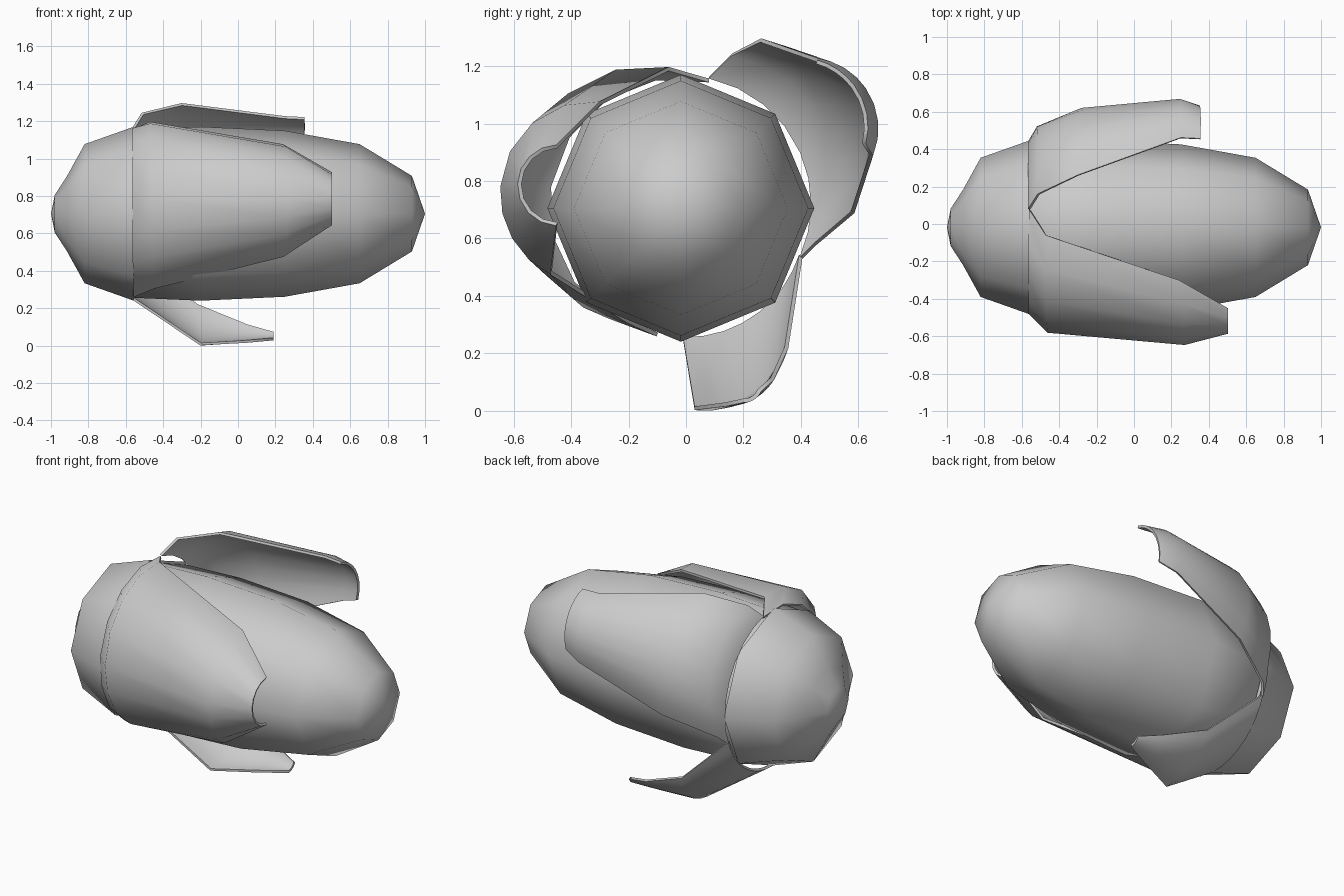
import bpy, bmesh, math
from mathutils import Vector

cube = bpy.data.objects.get("Cube")
if cube:
    bpy.data.objects.remove(cube, do_unlink=True)

grey = bpy.data.materials.new("plain grey")
grey.use_nodes = True
colour = (0.6, 0.6, 0.6, 1)
grey.diffuse_color = colour
grey.node_tree.nodes["Principled BSDF"].inputs["Base Color"].default_value = colour


def finish(name, bm, thickness=0):
    """Turn a bmesh into a smooth-shaded object, optionally thickened."""
    bmesh.ops.recalc_face_normals(bm, faces=bm.faces[:])
    mesh = bpy.data.meshes.new(name)
    bm.to_mesh(mesh)
    bm.free()
    mesh.materials.append(grey)
    obj = bpy.data.objects.new(name, mesh)
    bpy.context.collection.objects.link(obj)
    bpy.ops.object.select_all(action='DESELECT')
    obj.select_set(True)
    bpy.context.view_layer.objects.active = obj
    if thickness:
        solid = obj.modifiers.new("thickness", 'SOLIDIFY')
        solid.thickness = thickness
        solid.offset = 0
        bpy.ops.object.modifier_apply(modifier=solid.name)
    bpy.ops.object.shade_smooth_by_angle(angle=math.radians(70))


def skin(bm, rows, closed):
    """Bridge neighbouring rows of vertices with quads."""
    for a, b in zip(rows, rows[1:]):
        count = len(a)
        for i in range(count if closed else count - 1):
            j = (i + 1) % count
            bm.faces.new((a[i], a[j], b[j], b[i]))


def lathe(name, profile, sides=8):
    """Revolve (x, radius) points about the long axis, closing both ends."""
    bm = bmesh.new()
    rows = []
    for x, r in profile:
        angles = [math.tau * i / sides for i in range(sides)]
        rows.append([bm.verts.new((x, r * math.cos(a) - 0.018, r * math.sin(a) + 0.705))
                     for a in angles])
    skin(bm, rows, True)
    bm.faces.new(rows[0])
    bm.faces.new(rows[-1])
    bmesh.ops.remove_doubles(bm, verts=bm.verts[:], dist=0.002)
    finish(name, bm)


def arc(start, middle, end, steps=4):
    """Points on the circle through three positions."""
    start, middle, end = Vector(start), Vector(middle), Vector(end)
    a, b = start - middle, end - middle
    n = a.cross(b)
    offset = (a.length_squared * b - b.length_squared * a).cross(n) / (2 * n.length_squared)
    centre, radius = middle + offset, offset.length
    u, v, w = [(p - centre).normalized() for p in (start, middle, end)]
    spokes = [u.slerp(v, i / steps) for i in range(steps)]
    spokes += [v.slerp(w, i / steps) for i in range(steps + 1)]
    return [centre + radius * s for s in spokes]


def petal(name, stations):
    """Loft a thin curved shell through arcs, from the hinge to the tip."""
    bm = bmesh.new()
    rows = [[bm.verts.new(p) for p in arc(*s)] for s in stations]
    skin(bm, rows, False)
    finish(name, bm, 0.014)


# Eight-sided head cap and long body
lathe("head_cap", [(-1, 0), (-0.98, 0.1), (-0.915, 0.2), (-0.82, 0.372),
                   (-0.56, 0.464), (-0.555, 0.43)])
lathe("body", [(-0.57, 0.42), (-0.55, 0.45), (-0.2, 0.465), (0.25, 0.444),
               (0.65, 0.372), (0.93, 0.202), (1, 0)])

# Opened shell petals: each station is one edge, the middle and the other edge
petal("front_petal", [
    [(-0.56, 0.08, 1.15), (-0.56, -0.475, 0.78), (-0.56, -0.1, 0.265)],
    [(-0.47, -0.06, 1.19), (-0.46, -0.575, 0.78), (-0.45, -0.2, 0.31)],
    [(0.24, -0.3, 1.07), (0.27, -0.64, 0.78), (0.24, -0.47, 0.48)],
    [(0.5, -0.45, 0.92), (0.5, -0.58, 0.79), (0.5, -0.45, 0.65)],
])
petal("back_petal", [
    [(-0.56, 0.08, 1.16), (-0.56, 0.4, 0.9), (-0.56, 0.4, 0.53)],
    [(-0.51, 0.16, 1.24), (-0.51, 0.49, 0.97), (-0.52, 0.45, 0.58)],
    [(-0.3, 0.26, 1.29), (-0.3, 0.56, 1.07), (-0.25, 0.58, 0.69)],
    [(0.25, 0.46, 1.22), (0.25, 0.62, 1.12), (0.24, 0.645, 0.89)],
    [(0.355, 0.455, 1.215), (0.355, 0.58, 1.13), (0.345, 0.62, 0.93)],
])
petal("lower_petal", [
    [(-0.56, -0.01, 0.25), (-0.56, 0.26, 0.34), (-0.56, 0.4, 0.54)],
    [(-0.2, 0.03, 0.008), (-0.2, 0.25, 0.07), (-0.22, 0.35, 0.22)],
    [(0.05, 0.14, 0.022), (0.05, 0.24, 0.05), (0.05, 0.3, 0.11)],
    [(0.19, 0.2, 0.035), (0.19, 0.235, 0.045), (0.19, 0.255, 0.07)],
])
